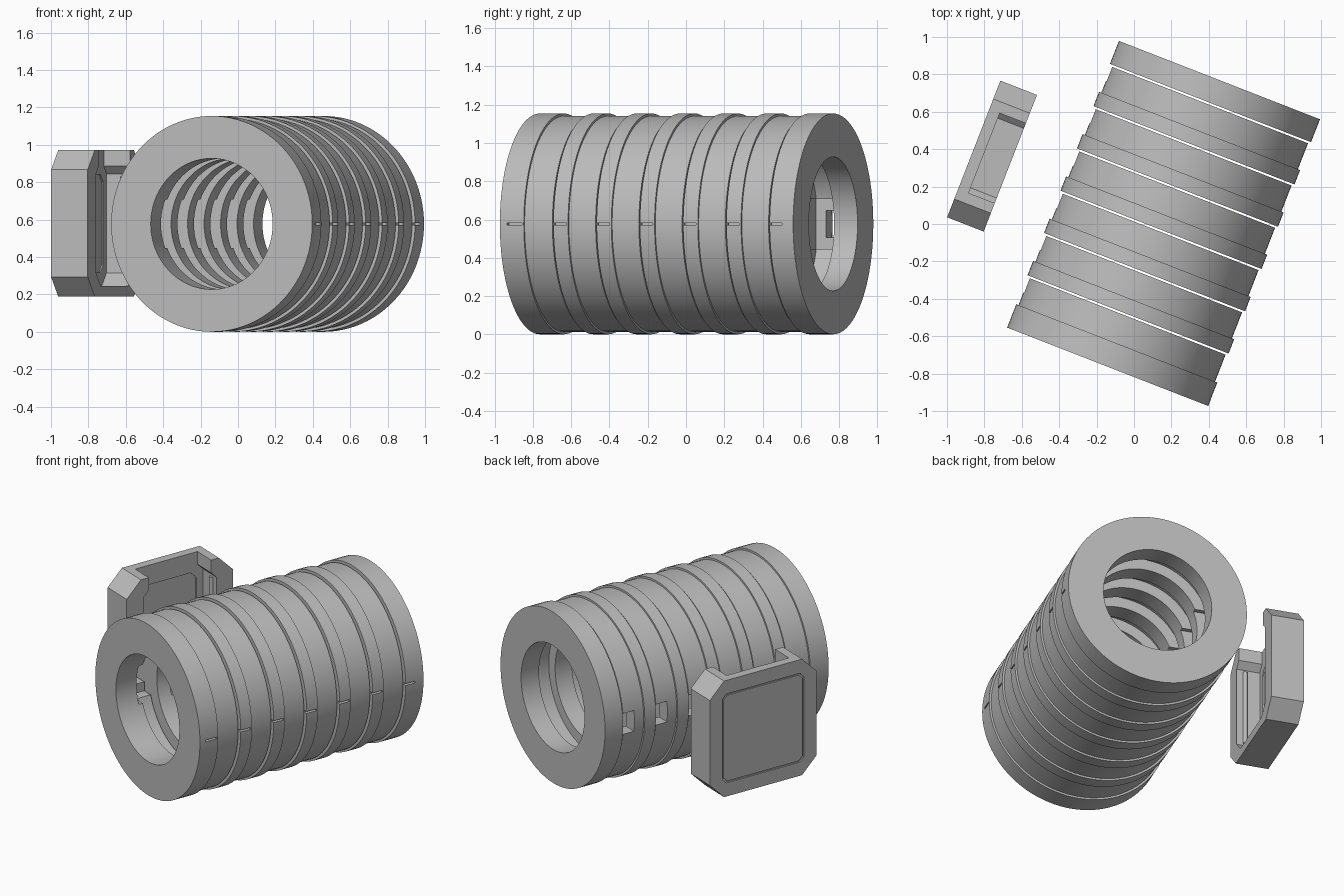
import bpy, bmesh, math
from mathutils import Matrix, Vector

cube = bpy.data.objects.get("Cube")
if cube:
    bpy.data.objects.remove(cube, do_unlink=True)

# One plain grey for everything
grey = bpy.data.materials.new("plain grey")
grey.use_nodes = True
GREY = (0.5, 0.5, 0.5, 1)
grey.diffuse_color = GREY
grey.node_tree.nodes["Principled BSDF"].inputs["Base Color"].default_value = GREY

# Shared heading; local y is the tube axis
TURN = Matrix.Rotation(math.radians(-21.3), 4, 'Z')
TUBE = Matrix.Translation((0.158, 0.003, 0.577)) @ TURN
TRAY = Matrix.Translation((-0.759, 0.363, 0.58)) @ TURN

LENGTH, OUTER, NARROW, BORE, CAVITY = 1.645, 0.577, 0.564, 0.35, 0.42
PITCH, GAP, FIRST_GAP = 0.2426, 0.011, 0.295


def make_object(name, bm, frame):
    bmesh.ops.recalc_face_normals(bm, faces=bm.faces)
    mesh = bpy.data.meshes.new(name)
    bm.to_mesh(mesh)
    bm.free()
    mesh.materials.append(grey)
    obj = bpy.data.objects.new(name, mesh)
    bpy.context.collection.objects.link(obj)
    obj.matrix_world = frame
    return obj


def box(name, lo, hi, frame):
    bm = bmesh.new()
    bmesh.ops.create_cube(bm, size=1)
    for v in bm.verts:
        v.co = Vector([a + (b - a) * (c + 0.5) for a, b, c in zip(lo, hi, v.co)])
    return make_object(name, bm, frame)


def octagon(name, x0, x1, y0, y1, z0, z1, cut, frame):
    """Chamfered rectangle in the yz plane, extruded along x."""
    pts = [(y0 + cut, z0), (y1 - cut, z0), (y1, z0 + cut), (y1, z1 - cut),
           (y1 - cut, z1), (y0 + cut, z1), (y0, z1 - cut), (y0, z0 + cut)]
    bm = bmesh.new()
    face = bm.faces.new([bm.verts.new((x0, y, z)) for y, z in pts])
    side = bmesh.ops.extrude_face_region(bm, geom=[face])["geom"]
    moved = [g for g in side if isinstance(g, bmesh.types.BMVert)]
    bmesh.ops.translate(bm, verts=moved, vec=(x1 - x0, 0, 0))
    return make_object(name, bm, frame)


def ring(name, profile, steps=96):
    """Closed (radius, y) profile turned about the tube axis."""
    bm = bmesh.new()
    loops = []
    for i in range(steps):
        a = 2 * math.pi * i / steps
        loops.append([bm.verts.new((r * math.cos(a), y - LENGTH / 2, r * math.sin(a)))
                      for r, y in profile])
    n = len(profile)
    for i in range(steps):
        p, q = loops[i], loops[(i + 1) % steps]
        for j in range(n):
            k = (j + 1) % n
            bm.faces.new((p[j], p[k], q[k], q[j]))
    return make_object(name, bm, TUBE)


def carve(obj, cutter):
    bpy.context.view_layer.update()
    cutter.hide_render = True
    mod = obj.modifiers.new("cut", 'BOOLEAN')
    mod.operation, mod.solver, mod.object = 'DIFFERENCE', 'EXACT', cutter
    bpy.context.view_layer.objects.active = obj
    bpy.ops.object.modifier_apply(modifier=mod.name)
    bpy.data.objects.remove(cutter, do_unlink=True)


def smooth(obj):
    bpy.ops.object.select_all(action='DESELECT')
    obj.select_set(True)
    bpy.context.view_layer.objects.active = obj
    bpy.ops.object.shade_smooth_by_angle(angle=math.radians(25))


def groove(obj, y0, y1):
    h = LENGTH / 2
    carve(obj, box("groove", (0.55, y0 - h, -0.006), (0.7, y1 - h, 0.006), TUBE))


# Cup-shaped rings: wide lip in front, narrower wall, cavity open to the back
for i in range(6):
    end = FIRST_GAP + PITCH * i - GAP / 2
    start = 0 if i == 0 else end - PITCH + GAP
    lip = start + (0.134 if i == 0 else 0.082)
    floor = end - 0.108
    seg = ring(f"tube_ring_{i + 1}", [
        (BORE, start), (OUTER, start), (OUTER, lip), (NARROW, lip),
        (NARROW, end), (CAVITY, end), (CAVITY, floor), (BORE, floor)])
    h = LENGTH / 2
    # side window, widening towards the bore
    carve(seg, box("window", (-0.7, end - 0.082 - h, -0.07),
                   (-0.3, end + 0.02 - h, 0.07), TUBE))
    carve(seg, box("inner_slot", (-0.47, floor - 0.03 - h, -0.13),
                   (-0.25, end + 0.02 - h, 0.13), TUBE))
    # alignment groove
    groove(seg, start + (0.04 if i == 0 else -0.01), lip - 0.01)
    smooth(seg)

# Back end plate
back = FIRST_GAP + PITCH * 5 + GAP / 2
plate = ring("tube_end_plate", [(BORE, back), (OUTER, back), (OUTER, LENGTH), (BORE, LENGTH)])
groove(plate, back - 0.01, back + 0.07)
smooth(plate)

# Loose cover: chamfered tray, hollow towards the tube
S, T = 0.392, 0.105
tray = octagon("cover_tray", -T, T, -S, S, -S, S, 0.105, TRAY)
carve(tray, octagon("hollow", -T + 0.06, T + 0.1, -0.27, 0.27, -0.335, 0.335, 0.07, TRAY))
carve(tray, box("top_notch", (-T + 0.06, -0.229, 0.2), (T + 0.1, 0.229, 0.6), TRAY))
# shallow panels on both sides of the tray floor
carve(tray, octagon("outer_panel", -T - 0.1, -T + 0.008, -0.3, 0.3, -0.3, 0.3, 0.03, TRAY))
carve(tray, octagon("inner_panel", -T + 0.052, 0, -0.22, 0.22, -0.26, 0.26, 0.04, TRAY))
octagon("outer_panel_plate", -T + 0.001, -T + 0.01, -0.29, 0.29, -0.29, 0.29, 0.027, TRAY)

# Round ribs along the end rims
for label, side in (("front", -1), ("back", 1)):
    bm = bmesh.new()
    bmesh.ops.create_cone(bm, cap_ends=True, segments=16, radius1=0.015,
                          radius2=0.015, depth=0.5)
    bmesh.ops.translate(bm, verts=bm.verts, vec=(0.05, side * 0.27, 0))
    smooth(make_object(f"cover_rib_{label}", bm, TRAY))
